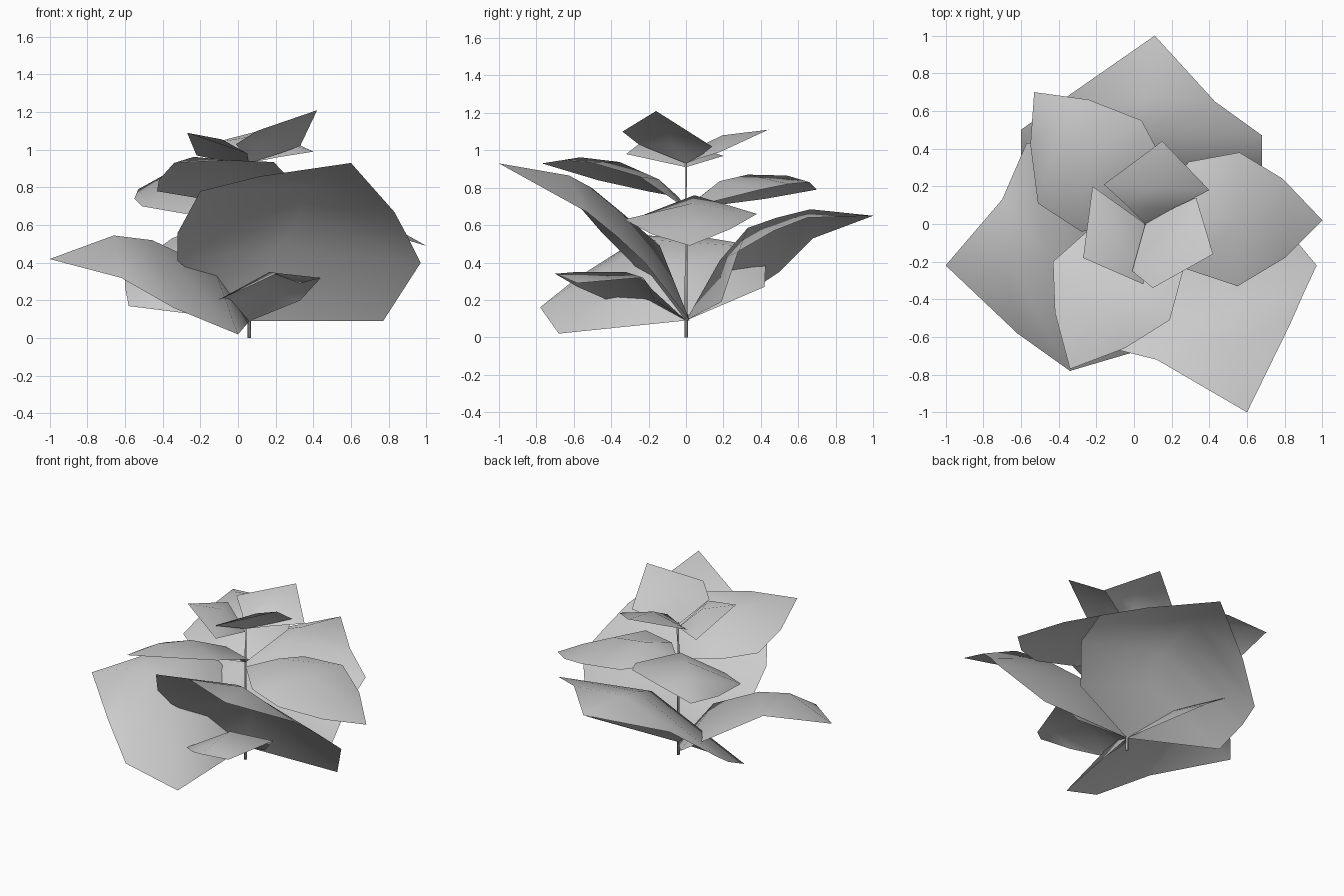
import bpy
import bmesh
from mathutils import Vector

cube = bpy.data.objects.get("Cube")
if cube:
    bpy.data.objects.remove(cube, do_unlink=True)

# One plain grey for the whole plant
grey = bpy.data.materials.new("plain grey")
grey.use_nodes = True
colour = (0.6, 0.6, 0.6, 1)
grey.diffuse_color = colour
grey.node_tree.nodes["Principled BSDF"].inputs["Base Color"].default_value = colour

STEM_X = 0.06


def add_object(name, bm):
    """Turn a bmesh into a smooth shaded object in the scene."""
    mesh = bpy.data.meshes.new(name)
    bm.to_mesh(mesh)
    bm.free()
    mesh.materials.append(grey)
    for polygon in mesh.polygons:
        polygon.use_smooth = True
    obj = bpy.data.objects.new(name, mesh)
    bpy.context.collection.objects.link(obj)
    return obj


def add_leaf(name, height, left, right, tip, lifts):
    """Span an arched leaf between its two edges, with a midrib to the tip.

    The edges run outwards from the stem and hold the same number of points.
    Each row has a lift, which raises the midrib above the two edge points.
    """
    bm = bmesh.new()
    base = bm.verts.new((STEM_X, 0, height))
    end = bm.verts.new(tip)
    rows = []
    for a, b, lift in zip(left, right, lifts):
        middle = (Vector(a) + Vector(b)) / 2 + Vector((0, 0, lift))
        rows.append([bm.verts.new(p) for p in (a, middle, b)])

    # Fan at the stem, quads along the blade, fan at the tip
    for side in range(2):
        bm.faces.new((base, rows[0][side + 1], rows[0][side]))
        for inner, outer in zip(rows, rows[1:]):
            bm.faces.new((inner[side], inner[side + 1],
                          outer[side + 1], outer[side]))
        bm.faces.new((rows[-1][side], rows[-1][side + 1], end))
    bm.normal_update()
    return add_object(name, bm)


# Thin tapering stem with five sides
bm = bmesh.new()
bmesh.ops.create_cone(bm, cap_ends=True, segments=5, radius1=0.01,
                      radius2=0.005, depth=0.94)
bmesh.ops.translate(bm, vec=(STEM_X, 0, 0.47), verts=bm.verts)
add_object("stem", bm)

# Lowest tier of broad leaves, and one small leaf in front
low = 0.09
add_leaf("lower_back_leaf", low,
         [(-.58, .17, .17), (-.6, .38, .27), (-.6, .5, .35), (-.35, .68, .53)],
         [(.61, .19, .19), (.68, .28, .46), (.68, .47, .57), (.43, .65, .64)],
         (.11, 1, .65), (.23, .22, .18, .1))
add_leaf("lower_front_leaf", low,
         [(-.32, -.3, .41), (-.32, -.45, .56), (-.2, -.64, .78), (.12, -.72, .86)],
         [(.77, .02, .09), (.97, -.22, .4), (.9, -.37, .54), (.83, -.53, .67)],
         (.6, -1, .93), (.24, .18, .14, .1))
add_leaf("lower_side_leaf", low,
         [(0, -.68, .02), (-.34, -.78, .16), (-.62, -.58, .32)],
         [(-.25, .42, .27), (-.57, .43, .48), (-.7, .13, .53)],
         (-1, -.22, .42), (.22, .2, .12))
add_leaf("small_front_leaf", low,
         [(-.08, -.2, .18), (-.11, -.42, .2), (.05, -.58, .27)],
         [(.33, -.17, .2), (.44, -.23, .32), (.33, -.58, .29)],
         (.2, -.7, .34), (.07, .09, .07))

# Middle tier of arched leaves
mid = 0.69
add_leaf("middle_side_leaf", mid - 0.03,
         [(.28, -.24, .65), (.55, -.33, .63), (.8, -.18, .55)],
         [(.29, .33, .67), (.56, .38, .66), (.79, .24, .58)],
         (1, .02, .49), (.1, .07, .04))
add_leaf("middle_front_leaf", mid,
         [(-.25, -.04, .75), (-.43, -.2, .78), (-.42, -.47, .84)],
         [(.26, -.25, .86), (.19, -.51, .935), (-.05, -.66, .945)],
         (-.34, -.77, .93), (.04, .08, .07))
add_leaf("middle_back_leaf", mid,
         [(-.28, -.04, .66), (-.51, .11, .7), (-.55, .42, .74)],
         [(.12, .4, .79), (.04, .55, .82), (-.24, .66, .83)],
         (-.53, .7, .79), (.11, .11, .08))

# Crown of three small leaves
top = 0.93
add_leaf("crown_back_leaf", top,
         [(-.04, .1, .98), (-.16, .21, 1.03)],
         [(.21, .08, .96), (.4, .18, .99)],
         (.15, .44, 1.11), (.06, .07))
add_leaf("crown_left_leaf", top - 0.02,
         [(-.22, .2, .97)], [(.05, -.32, .98)], (-.27, -.18, 1.09), [.08])
add_leaf("crown_right_leaf", top,
         [(-.01, -.25, 1.03), (.1, -.34, 1.1)],
         [(.22, .09, .98), (.33, .14, 1.02)], (.42, -.16, 1.21), (.03, .06))
